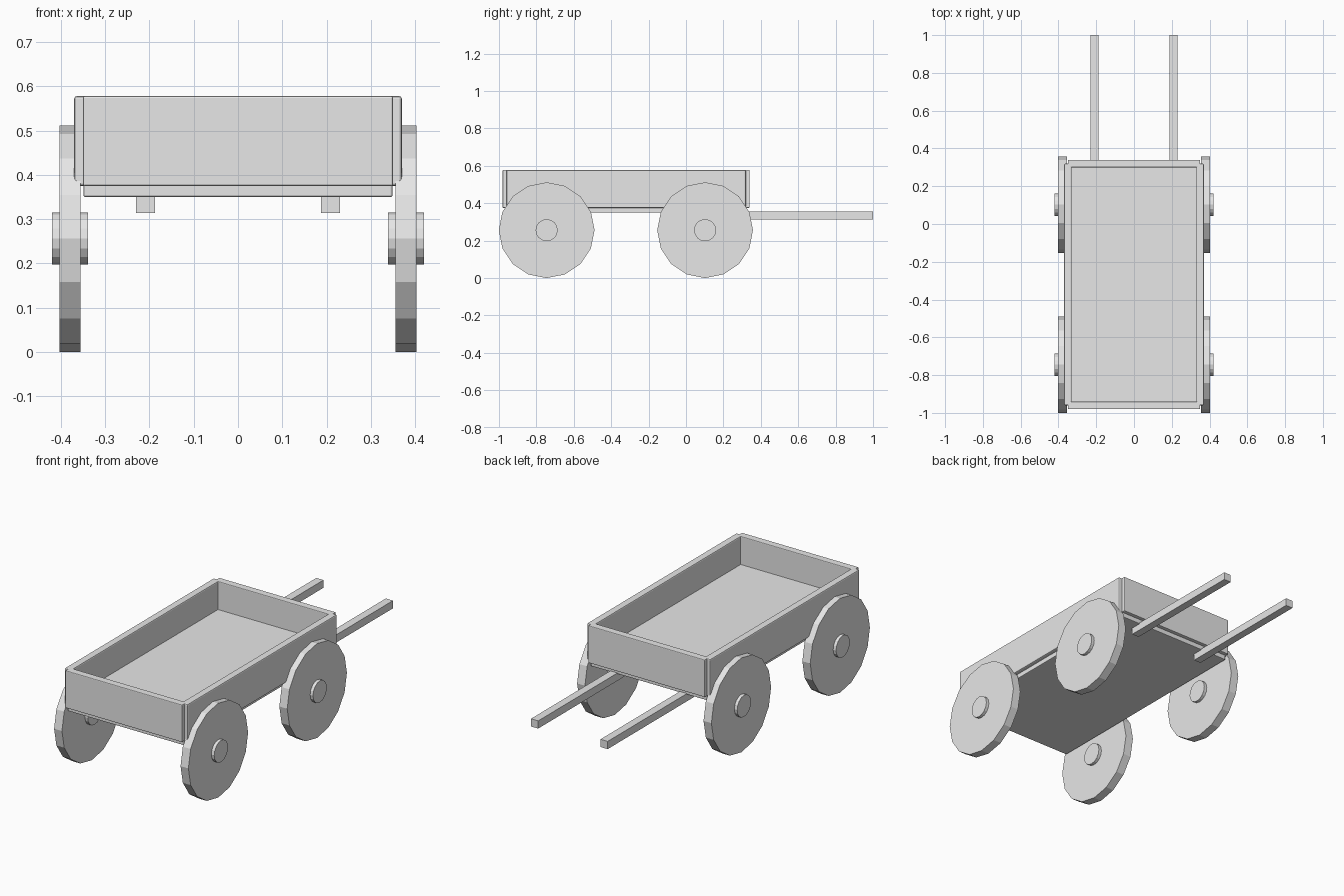
import bpy, math

if "Cube" in bpy.data.objects:
    bpy.data.objects.remove(bpy.data.objects["Cube"])

grey = bpy.data.materials.new("plain_grey")
grey.diffuse_color = (0.8, 0.8, 0.8, 1)
grey.use_nodes = True
grey.node_tree.nodes["Principled BSDF"].inputs["Base Color"].default_value = grey.diffuse_color


def finish(obj, name, bevel=0.0):
    obj.name = name
    obj.data.materials.append(grey)
    if bevel:
        mod = obj.modifiers.new("edge_bevel", 'BEVEL')
        mod.width = bevel
        mod.segments = 2
    return obj


def box(name, x, y, z, bevel=0.0):
    """Box from (min, max) ranges on each axis."""
    bpy.ops.mesh.primitive_cube_add(size=1)
    obj = bpy.context.object
    for v in obj.data.vertices:
        v.co = [lo + (c + 0.5) * (hi - lo) for c, (lo, hi) in zip(v.co, (x, y, z))]
    return finish(obj, name, bevel)


def disc(name, radius, x0, x1, y, z):
    """16-sided cylinder lying along x."""
    bpy.ops.mesh.primitive_cylinder_add(
        vertices=16, radius=radius, depth=abs(x1 - x0),
        location=((x0 + x1) / 2, y, z), rotation=(0, math.pi / 2, 0))
    return finish(bpy.context.object, name)


# Cart bed
box("floor", (-0.349, 0.349), (-0.96, 0.32), (0.35, 0.425), 0.004)

# End boards
box("front_board", (-0.35, 0.35), (-0.98, -0.94), (0.375, 0.578), 0.004)
box("back_board", (-0.35, 0.35), (0.30, 0.34), (0.375, 0.578), 0.004)

for s, side in ((-1, "left"), (1, "right")):
    # Side board
    box(side + "_board", sorted((s * 0.33, s * 0.37)), (-0.96, 0.32), (0.375, 0.578), 0.006)
    # Pull shaft
    box(side + "_shaft", sorted((s * 0.187, s * 0.23)), (0.26, 1.0), (0.314, 0.356))
    # Wheels with hubs
    for end, y in (("front", -0.745), ("back", 0.102)):
        disc(f"{end}_{side}_wheel", 0.256, s * 0.356, s * 0.403, y, 0.256)
        disc(f"{end}_{side}_hub", 0.059, s * 0.339, s * 0.42, y, 0.256)
